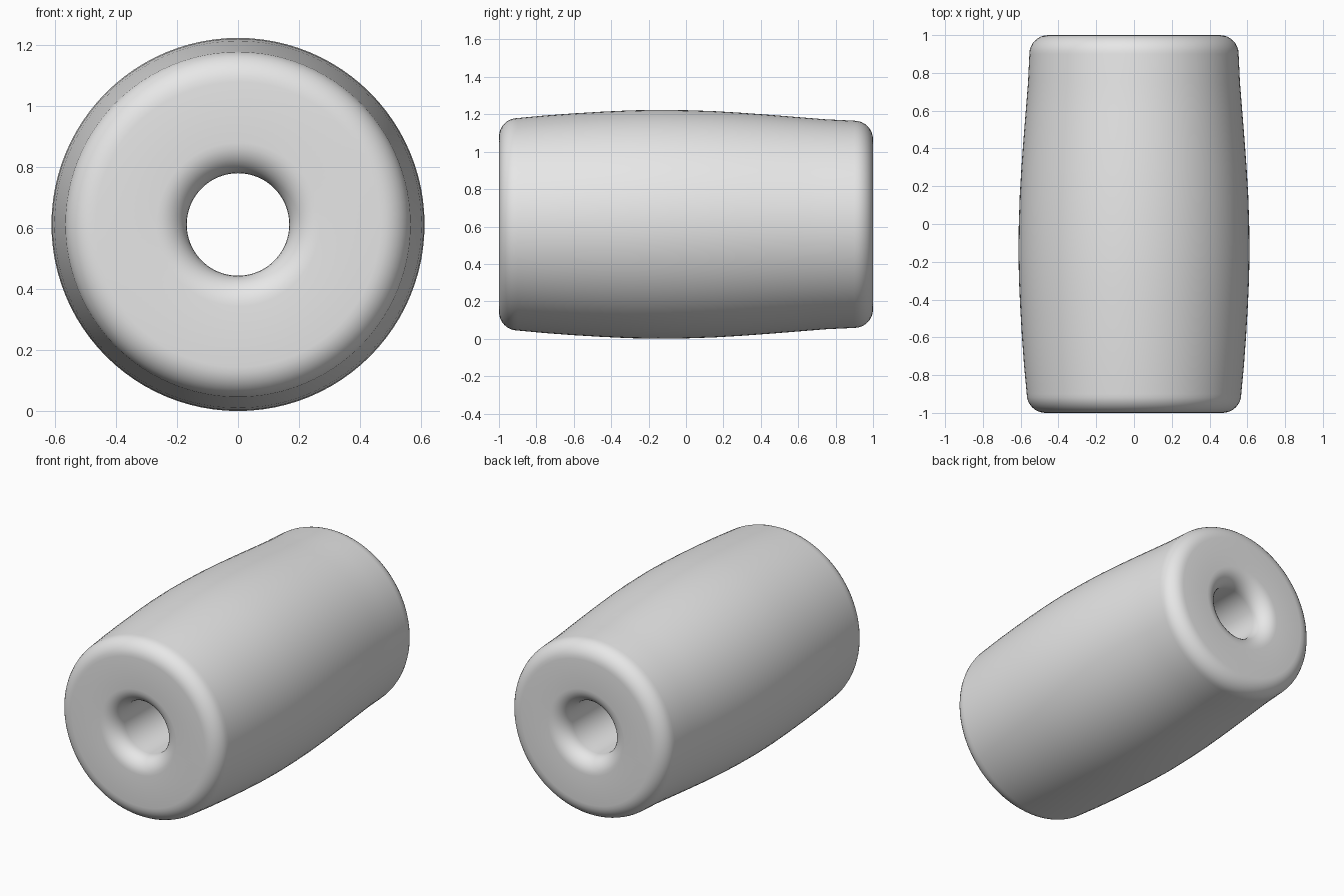
import bpy
import bmesh
from math import sin, cos, pi
from mathutils import Matrix, Vector

cube = bpy.data.objects.get("Cube")
if cube:
    bpy.data.objects.remove(cube)

RADIUS = 0.612   # widest part of the barrel
BORE = 0.168     # hole radius
SEGMENTS = 96
ROUND = 8        # steps in each rounded edge


def arc(cy, cr, size, start, end):
    """Quarter round in the (y, radius) plane."""
    return [(cy + size * cos(start + (end - start) * i / ROUND),
             cr + size * sin(start + (end - start) * i / ROUND))
            for i in range(ROUND + 1)]


# Closed profile: front bore lip, front rim, bulging wall, back rim, back bore lip
lip, rim = 0.1, 0.1
profile = arc(-1 + lip, BORE + lip, lip, 1.5 * pi, pi)
profile += arc(-1 + rim, 0.568 - rim, rim, pi, 0.5 * pi)
profile += [(-0.75, 0.582), (-0.6, 0.593), (-0.45, 0.602), (-0.3, 0.609),
            (-0.15, RADIUS), (0.0, 0.61), (0.15, 0.605), (0.3, 0.596),
            (0.45, 0.585), (0.6, 0.573), (0.75, 0.561)]
profile += arc(1 - rim, 0.554 - rim, rim, 0.5 * pi, 0)
profile += arc(1 - lip, BORE + lip, lip, 0, -0.5 * pi)

# Turn the profile around the long axis
bm = bmesh.new()
ring = [bm.verts.new((r, y, 0)) for y, r in profile]
edges = [bm.edges.new((a, b)) for a, b in zip(ring, ring[1:] + ring[:1])]
bmesh.ops.spin(bm, geom=ring + edges, cent=(0, 0, 0), axis=(0, 1, 0),
               angle=2 * pi, steps=SEGMENTS, use_duplicate=False)
bmesh.ops.remove_doubles(bm, verts=bm.verts[:], dist=0.0005)
bmesh.ops.transform(bm, matrix=Matrix.Translation(Vector((0, 0, RADIUS))),
                    verts=bm.verts[:])
bmesh.ops.recalc_face_normals(bm, faces=bm.faces[:])
mesh = bpy.data.meshes.new("barrel_bead")
bm.to_mesh(mesh)
bm.free()
bead = bpy.data.objects.new("barrel_bead", mesh)
bpy.context.collection.objects.link(bead)

# Plain grey material
grey = bpy.data.materials.new("light_grey")
grey.use_nodes = True
colour = (0.8, 0.8, 0.8, 1)
grey.diffuse_color = colour
grey.node_tree.nodes["Principled BSDF"].inputs["Base Color"].default_value = colour
mesh.materials.append(grey)

# Smooth shading
bpy.ops.object.select_all(action="DESELECT")
bead.select_set(True)
bpy.context.view_layer.objects.active = bead
bpy.ops.object.shade_smooth_by_angle()
